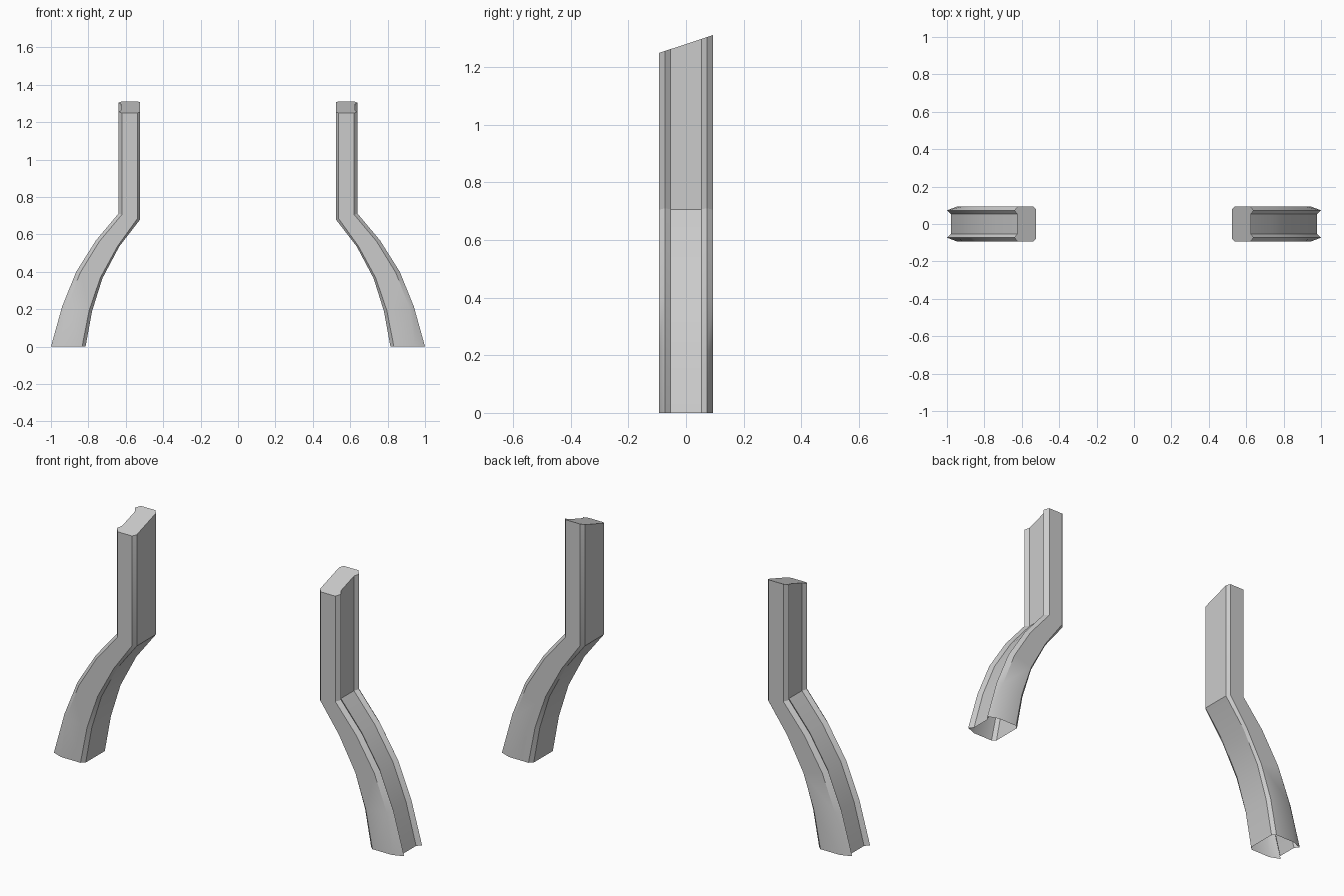
import bpy, bmesh, math

cube = bpy.data.objects.get("Cube")
if cube:
    bpy.data.objects.remove(cube, do_unlink=True)

grey = bpy.data.materials.new("plain grey")
grey.use_nodes = True
colour = (0.6, 0.6, 0.6, 1)
grey.diffuse_color = colour
grey.node_tree.nodes["Principled BSDF"].inputs["Base Color"].default_value = colour

# Stations from foot to top: outer edge (x, z), inner edge (x, z),
# then the depth of outer chamfer, groove floor and inner chamfer across the leg
STATIONS = [
    ((1.0, 0), (0.815, 0), 0.3, 0.11, 0.9),
    ((0.94, 0.215), (0.78, 0.19), 0.15, 0.11, 0.9),
    ((0.865, 0.4), (0.725, 0.365), 0.15, 0.12, 0.92),
    ((0.76, 0.567), (0.635, 0.535), 0.15, 0.13, 0.93),
    ((0.64, 0.71), (0.523, 0.68), 0.16, 0.13, 0.87),
    ((0.64, 1.28), (0.523, 1.28), 0.16, 0.13, 0.87),
]


def section(chamfer, groove, inner):
    """Closed channel outline as (depth across the leg, y)."""
    half = [(groove, 0.053), (0, 0.073), (chamfer, 0.094), (inner, 0.094), (1, 0.078)]
    return half + [(t, -y) for t, y in reversed(half)]


def make_leg(name, side):
    bm = bmesh.new()
    rings = []
    for (ox, oz), (ix, iz), *depths in STATIONS:
        top = oz > 1
        ring = []
        for t, y in section(*depths):
            z = oz + (iz - oz) * t + (y * 0.33 if top else 0)
            ring.append(bm.verts.new((side * (ox + (ix - ox) * t), y, z)))
        rings.append(ring)
    # Side walls; the foot stays open
    for low, high in zip(rings, rings[1:]):
        for i in range(len(low)):
            j = (i + 1) % len(low)
            bm.faces.new((low[i], low[j], high[j], high[i]))
    # Slanted top
    bm.faces.new(rings[-1])
    bmesh.ops.recalc_face_normals(bm, faces=bm.faces)
    if max(bm.faces, key=lambda f: f.calc_center_median().z).normal.z < 0:
        bmesh.ops.reverse_faces(bm, faces=bm.faces)
    mesh = bpy.data.meshes.new(name)
    bm.to_mesh(mesh)
    bm.free()
    mesh.materials.append(grey)
    leg = bpy.data.objects.new(name, mesh)
    bpy.context.collection.objects.link(leg)
    bpy.ops.object.select_all(action="DESELECT")
    leg.select_set(True)
    bpy.context.view_layer.objects.active = leg
    bpy.ops.object.shade_smooth_by_angle(angle=math.radians(30))


make_leg("left_leg", 1)
make_leg("right_leg", -1)
